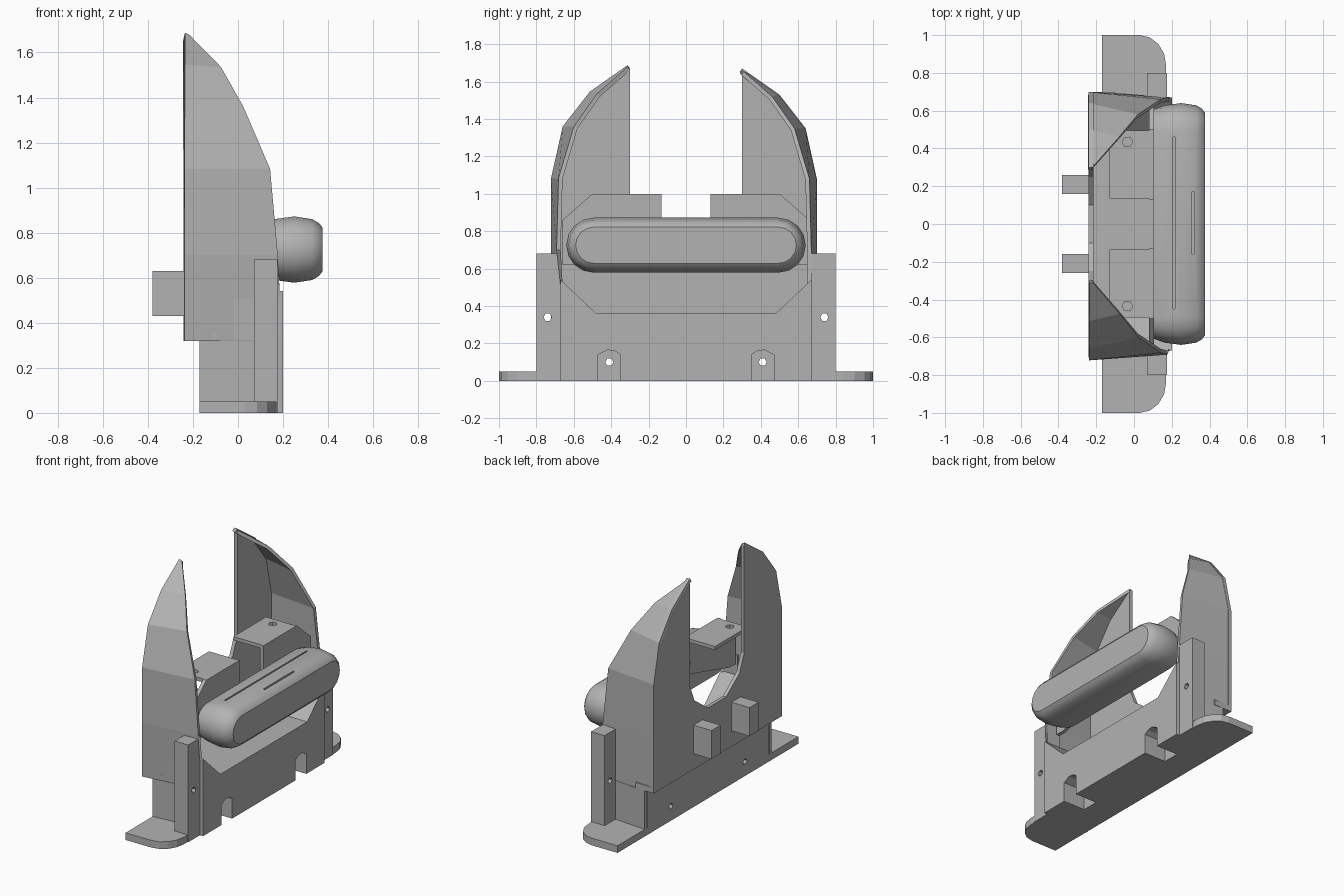
import bpy, bmesh, math
from mathutils import Vector

if "Cube" in bpy.data.objects:
    bpy.data.objects.remove(bpy.data.objects["Cube"])

grey = bpy.data.materials.new("plain_grey")
grey.use_nodes = True
GREY = (0.45, 0.45, 0.45, 1)
grey.diffuse_color = GREY
grey.node_tree.nodes["Principled BSDF"].inputs["Base Color"].default_value = GREY


def finish(name, bm):
    bmesh.ops.recalc_face_normals(bm, faces=bm.faces)
    mesh = bpy.data.meshes.new(name)
    bm.to_mesh(mesh)
    bm.free()
    mesh.materials.append(grey)
    ob = bpy.data.objects.new(name, mesh)
    bpy.context.collection.objects.link(ob)
    return ob


def prism(name, outline, start, depth):
    """Extrude a closed outline of 3D points along a vector."""
    bm = bmesh.new()
    face = bm.faces.new([bm.verts.new(Vector(p) + Vector(start)) for p in outline])
    ext = bmesh.ops.extrude_face_region(bm, geom=[face])
    moved = [g for g in ext["geom"] if isinstance(g, bmesh.types.BMVert)]
    bmesh.ops.translate(bm, verts=moved, vec=depth)
    return finish(name, bm)


def slab_x(name, yz, x0, x1):
    return prism(name, [(0, y, z) for y, z in yz], (x0, 0, 0), (x1 - x0, 0, 0))


def slab_z(name, xy, z0, z1):
    return prism(name, [(x, y, 0) for x, y in xy], (0, 0, z0), (0, 0, z1 - z0))


def box(name, x0, x1, y0, y1, z0, z1):
    return slab_x(name, [(y0, z0), (y1, z0), (y1, z1), (y0, z1)], x0, x1)


def both(half):
    """Complete a right-to-left symmetric outline."""
    return half + [(-y, z) for y, z in reversed(half)]


def cut(ob, cutter):
    cutter.hide_render = True
    cutter.hide_viewport = True
    cutter.display_type = 'WIRE'
    mod = ob.modifiers.new("cut", 'BOOLEAN')
    mod.operation = 'DIFFERENCE'
    mod.solver = 'EXACT'
    mod.object = cutter


def hole(name, y, z, r=0.022):
    ring = [(y + r * math.cos(a * math.pi / 3), z + r * math.sin(a * math.pi / 3)) for a in range(6)]
    return slab_x(name, ring, -0.5, 0.5)


# lower body with chamfered cradle, cable notches and screw holes
body = slab_x("lower_body", both([(0.67, 0), (0.67, 0.54), (0.48, 0.36)]), -0.17, 0.2)
box("rear_ledge", -0.24, -0.1, -0.7, 0.7, 0.32, 0.36)

# rear plate with a rounded gap between the two horns
rear_profile = [(0.7, 0.32), (0.7, 1.08), (0.64, 1.35), (0.5, 1.53), (0.3, 1.67)]
gap = [(0.3, 0.92), (0.25, 0.8), (0.1, 0.69)]
slab_x("rear_plate", both(rear_profile + gap), -0.24, -0.215)

# curved horn wall: rear edge and front edge pairs (y, z | x, y, z)
rear_edge = [(0.3, 1.67), (0.5, 1.53), (0.64, 1.35), (0.7, 1.08), (0.7, 0.7), (0.7, 0.32)]
front_edge = [(-0.22, 0.3, 1.66), (-0.08, 0.46, 1.52), (0.02, 0.58, 1.35),
              (0.14, 0.66, 1.08), (0.175, 0.67, 0.7), (0.2, 0.67, 0.32)]


def horn(name, side):
    bm = bmesh.new()
    rows = []
    for (y, z), f in zip(rear_edge, front_edge):
        rows.append([bm.verts.new((-0.24, y * side, z)), bm.verts.new((f[0], f[1] * side, f[2]))])
    rows.append([bm.verts.new((-0.17, 0.7 * side, 0.32)), bm.verts.new((0.2, 0.67 * side, 0.32))])
    rows.append([bm.verts.new((-0.17, 0.7 * side, 0)), bm.verts.new((0.2, 0.67 * side, 0))])
    wall = list(zip(rows[:5], rows[1:6])) + [(rows[6], rows[7])]
    for a, b in wall:
        bm.faces.new((a[0], a[1], b[1], b[0]))
    bmesh.ops.remove_doubles(bm, verts=bm.verts, dist=0.0001)
    ob = finish(name, bm)
    for f in ob.data.polygons:
        if f.normal.y * side < 0:
            ob.data.flip_normals()
            break
    mod = ob.modifiers.new("wall", 'SOLIDIFY')
    mod.thickness = 0.022
    mod.offset = -1


for side, label in ((1, "back"), (-1, "front")):
    s = side
    horn(label + "_horn_wall", s)

    # side post with screw hole
    y0, y1 = sorted((0.67 * s, 0.8 * s))
    post = box(label + "_post", 0.07, 0.175, y0, y1, 0, 0.68)
    cut(post, hole(label + "_post_hole", 0.74 * s, 0.34))

    # rounded foot
    foot = [(-0.17, 0.66), (0.17, 0.66), (0.17, 0.84)]
    foot += [(0.03 + 0.14 * math.cos(a), 0.84 + 0.16 * math.sin(a))
             for a in (math.pi / 8 * i for i in range(1, 5))] + [(-0.17, 1.0)]
    slab_z(label + "_foot", [(x, y * s) for x, y in foot], 0, 0.05)

    # notch in the lower body
    notch = [(0.35, -0.1), (0.35, 0.14), (0.38, 0.16), (0.42, 0.165), (0.47, 0.14), (0.47, -0.1)]
    cut(body, slab_x(label + "_notch_cutter", [(y * s, z) for y, z in notch], 0.03, 0.3))
    cut(body, hole(label + "_body_hole", 0.41 * s, 0.1))

    # bracket: front wall, inner side wall and top plate
    wall = [(0.13, 0.75), (0.13, 1.0), (0.5, 1.0), (0.66, 0.86), (0.66, 0.62), (0.6, 0.62)]
    slab_x(label + "_bracket_wall", [(y * s, z) for y, z in wall], 0.08, 0.105)
    y0, y1 = sorted((0.135 * s, 0.495 * s))
    top = box(label + "_bracket_top", -0.13, 0.1, y0, y1, 0.975, 1.0)
    r = 0.028
    ring = [(-0.035 + r * math.cos(a * math.pi / 3), 0.435 * s + r * math.sin(a * math.pi / 3)) for a in range(6)]
    cut(top, slab_z(label + "_bracket_hole", ring, 0.9, 1.1))

    # rear peg
    y0, y1 = sorted((0.16 * s, 0.26 * s))
    box(label + "_rear_peg", -0.38, -0.23, y0, y1, 0.43, 0.63)

# rounded sensor bar: stadium rings of differing inset along x
bm = bmesh.new()
rings = []
for x, inset in ((0.1, 0.035), (0.16, 0.012), (0.25, 0), (0.33, 0.012), (0.36, 0.03), (0.375, 0.05)):
    r = 0.147 - inset
    pts = []
    for i in range(18):
        a = -math.pi / 2 + math.pi * (i % 9) / 8 + (math.pi if i > 8 else 0)
        cy = 0.493 if i < 9 else -0.493
        pts.append(bm.verts.new((x, cy + r * math.cos(a), 0.725 + r * math.sin(a))))
    rings.append(pts)
for a, b in zip(rings, rings[1:]):
    for i in range(18):
        j = (i + 1) % 18
        bm.faces.new((a[i], a[j], b[j], b[i]))
bm.faces.new(rings[0])
bm.faces.new(rings[-1])
bar = finish("sensor_bar", bm)
cut(bar, box("long_slot_cutter", 0.206, 0.218, -0.45, 0.46, 0.855, 0.9))
cut(bar, box("short_slot_cutter", 0.308, 0.32, -0.16, 0.17, 0.85, 0.9))
bpy.ops.object.select_all(action='DESELECT')
bar.select_set(True)
bpy.context.view_layer.objects.active = bar
bpy.ops.object.shade_smooth_by_angle(angle=math.radians(30))
